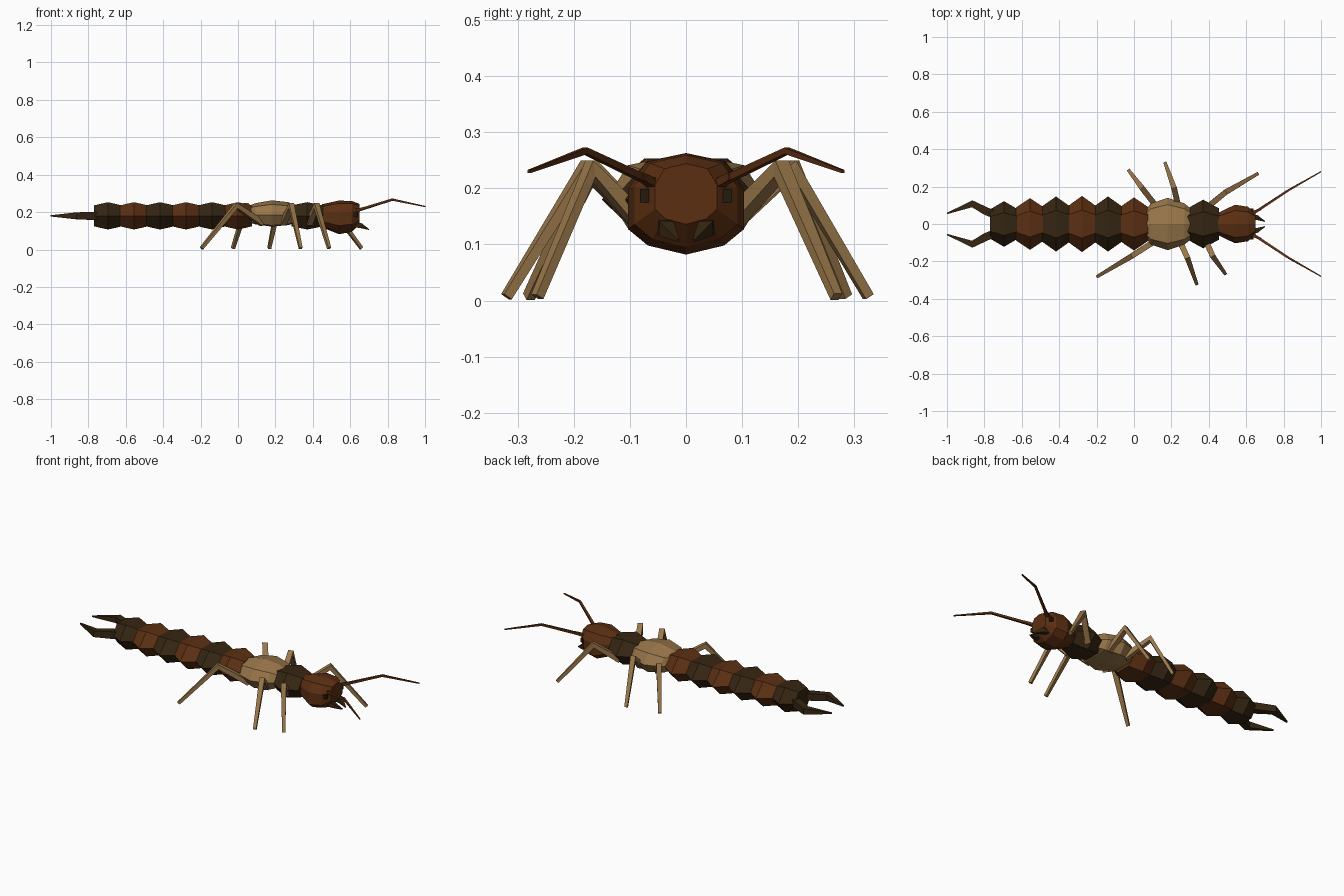
import bpy, bmesh, math
from mathutils import Vector

if "Cube" in bpy.data.objects:
    bpy.data.objects.remove(bpy.data.objects["Cube"])


def material(name, rgb):
    m = bpy.data.materials.new(name)
    m.diffuse_color = (*rgb, 1)
    m.use_nodes = True
    m.node_tree.nodes["Principled BSDF"].inputs["Base Color"].default_value = m.diffuse_color
    return m


DARK = material("dark brown", (0.036, 0.019, 0.006))
BROWN = material("chestnut", (0.105, 0.028, 0.006))
TAN = material("tan", (0.32, 0.185, 0.068))
BLACK = material("eye black", (0.018, 0.010, 0.005))


def loft(name, rings, mat):
    """Flat-faced closed skin through rings that have equal point counts."""
    bm = bmesh.new()
    rows = [[bm.verts.new(p) for p in ring] for ring in rings]
    n = len(rows[0])
    for a, b in zip(rows, rows[1:]):
        for i in range(n):
            j = (i + 1) % n
            bm.faces.new((a[i], a[j], b[j], b[i]))
    bm.faces.new(rows[0])
    bm.faces.new(rows[-1])
    bmesh.ops.recalc_face_normals(bm, faces=bm.faces)
    me = bpy.data.meshes.new(name)
    bm.to_mesh(me)
    bm.free()
    me.materials.append(mat)
    ob = bpy.data.objects.new(name, me)
    bpy.context.collection.objects.link(ob)
    return ob


def cross(x, section, sy, sz, z):
    return [(x, y * sy, z + h * sz) for y, h in section]


def limb(name, points, radii, mat, sides=4):
    """Tapered straight-sided tube along a path."""
    pts = [Vector(p) for p in points]
    rings = []
    for i, p in enumerate(pts):
        d0 = (p - pts[i - 1]).normalized() if i else Vector()
        d1 = (pts[i + 1] - p).normalized() if i < len(pts) - 1 else Vector()
        d = (d0 + d1).normalized()
        u = d.cross(Vector((0, 0, 1))).normalized()
        v = u.cross(d)
        ring = []
        for k in range(sides):
            a = 2 * math.pi * (k + 0.5) / sides
            ring.append(p + (u * math.cos(a) + v * math.sin(a)) * radii[i])
        rings.append(ring)
    return loft(name, rings, mat)


HEX = [(1, 0), (0.5, 1), (-0.5, 1), (-1, 0), (-0.5, -1), (0.5, -1)]


def segment(name, x, half, width, mat):
    """Six-sided body segment, widest in the middle."""
    loft(name, [cross(x - half, HEX, width * 0.64, 0.056, 0.18),
                cross(x, HEX, width, 0.073, 0.18),
                cross(x + half, HEX, width * 0.64, 0.056, 0.18)], mat)


# Abdomen, alternating colours from tail to thorax
for i, w in enumerate((0.122, 0.138, 0.147, 0.15, 0.147, 0.142)):
    segment(f"abdomen_segment_{i + 1}", -0.695 + i * 0.139, 0.075, w,
            BROWN if i % 2 else DARK)

# Neck shield
segment("neck", 0.37, 0.085, 0.13, DARK)

# Thorax
THORAX = [(0, 1), (0.74, 0.72), (1, 0), (0.74, -0.72),
          (0, -0.8), (-0.74, -0.72), (-1, 0), (-0.74, 0.72)]
loft("thorax", [cross(0.06, THORAX, 0.07, 0.05, 0.185),
                cross(0.09, THORAX, 0.11, 0.062, 0.185),
                cross(0.18, THORAX, 0.14, 0.078, 0.185),
                cross(0.27, THORAX, 0.11, 0.068, 0.185),
                cross(0.30, THORAX, 0.085, 0.055, 0.185)], TAN)

# Head
HEAD = [(0, 1), (0.7, 0.83), (1, 0.3), (1, -0.5), (0.66, -0.82),
        (0, -1), (-0.66, -0.82), (-1, -0.5), (-1, 0.3), (-0.7, 0.83)]
loft("head", [cross(0.45, HEAD, 0.06, 0.062, 0.18),
              cross(0.54, HEAD, 0.103, 0.09, 0.172),
              cross(0.61, HEAD, 0.092, 0.082, 0.177),
              cross(0.65, HEAD, 0.055, 0.054, 0.19)], BROWN)

# Paired parts of the head and tail
for side, s in (("left", 1), ("right", -1)):
    limb(side + "_eye", [(0.595, s * 0.07, 0.187), (0.638, s * 0.07, 0.187)],
         (0.017, 0.017), BLACK)
    limb(side + "_mandible", [(0.60, s * 0.038, 0.135), (0.655, s * 0.035, 0.128),
                              (0.70, s * 0.014, 0.107)],
         (0.02, 0.018, 0.003), DARK)
    limb(side + "_antenna_base", [(0.62, s * 0.052, 0.205), (0.68, s * 0.082, 0.222)],
         (0.013, 0.009), BROWN)
    limb(side + "_antenna", [(0.62, s * 0.045, 0.203), (0.825, s * 0.18, 0.267),
                             (1.0, s * 0.28, 0.23)],
         (0.010, 0.008, 0.004), BROWN)
    limb(side + "_forceps", [(-0.72, s * 0.04, 0.18), (-0.79, s * 0.068, 0.18),
                             (-0.865, s * 0.108, 0.18), (-1.0, s * 0.056, 0.18)],
         (0.028, 0.030, 0.026, 0.005), DARK)

# Legs: hip, knee and foot as x, y
LEGS = {
    "right_rear_leg": ((0.13, -0.08), (-0.01, -0.17), (-0.195, -0.28)),
    "right_middle_leg": ((0.24, -0.08), (0.285, -0.18), (0.335, -0.32)),
    "right_front_leg": ((0.38, -0.08), (0.42, -0.17), (0.487, -0.265)),
    "left_rear_leg": ((0.13, 0.08), (0.045, 0.19), (-0.027, 0.285)),
    "left_middle_leg": ((0.24, 0.08), (0.215, 0.19), (0.167, 0.325)),
    "left_front_leg": ((0.38, 0.08), (0.49, 0.17), (0.66, 0.268)),
}
for name, (hip, knee, foot) in LEGS.items():
    limb(name, [(*hip, 0.14), (*knee, 0.235), (*foot, 0.007)],
         (0.022, 0.021, 0.012), TAN)
